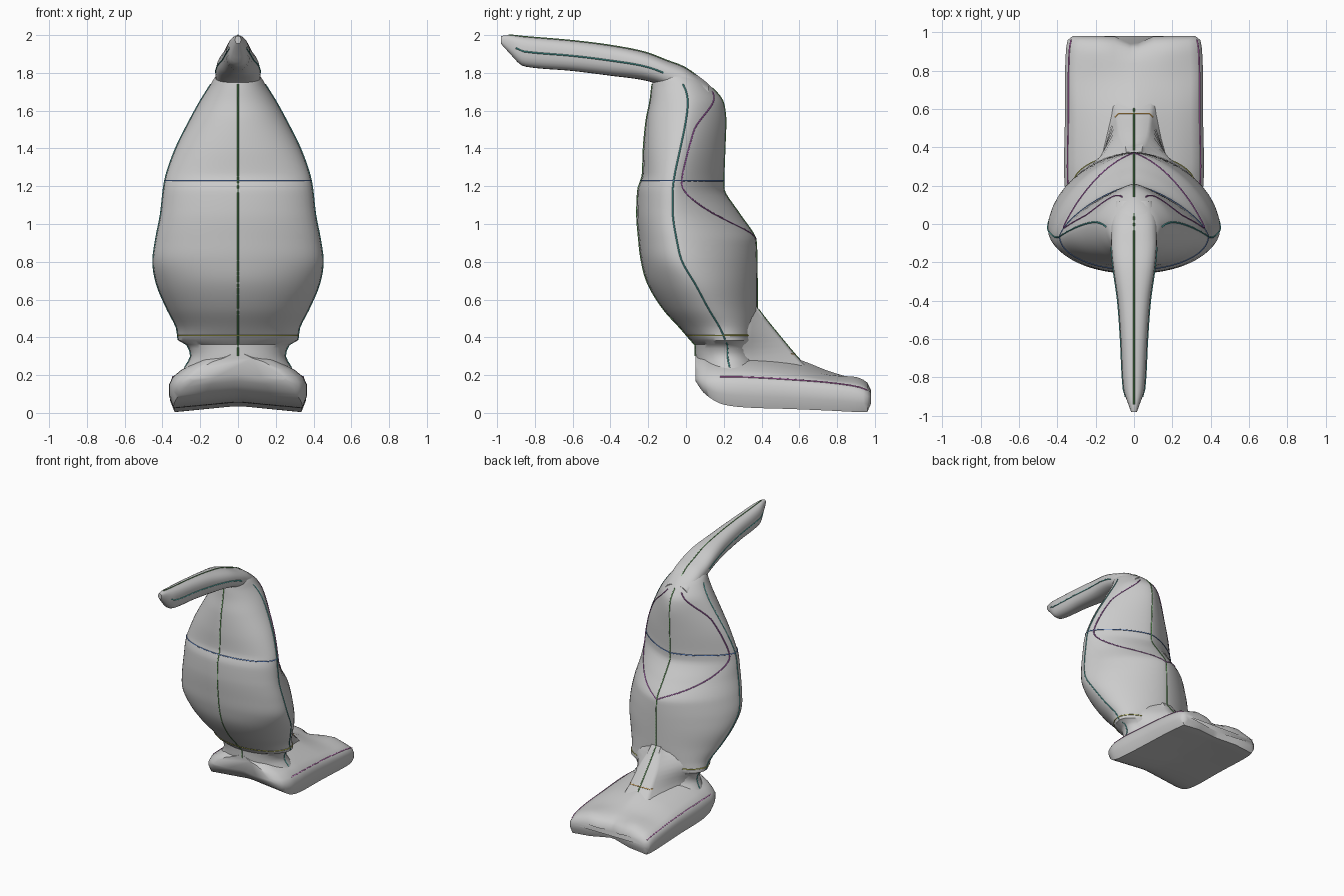
import bpy, bmesh, math

if "Cube" in bpy.data.objects:
    bpy.data.objects.remove(bpy.data.objects["Cube"])


def sample(table, k):
    """Smoothly interpolate the rows of a table sorted by its first column."""
    n = len(table)
    i = 0
    while i < n - 2 and k > table[i + 1][0]:
        i += 1
    a, b = table[i], table[i + 1]
    p, q = table[max(i - 1, 0)], table[min(i + 2, n - 1)]
    h = b[0] - a[0]
    t = (k - a[0]) / h
    out = []
    for c in range(1, len(a)):
        d, ma, mb = b[c] - a[c], (b[c] - p[c]) / (b[0] - p[0]) * h, (q[c] - a[c]) / (q[0] - a[0]) * h
        ma, mb = [0 if m * d <= 0 else math.copysign(min(abs(m), 2 * abs(d)), d) for m in (ma, mb)]
        out.append(a[c] + ma * t * (1 - t) ** 2 - mb * t * t * (1 - t) + d * t * t * (3 - 2 * t))
    return out


def steps(a, b, n):
    return [a + (b - a) * i / n for i in range(n + 1)]


def spow(v, e):
    return math.copysign(abs(v) ** e, v)


def loft(name, rings, angle=40):
    bm = bmesh.new()
    rows = [[bm.verts.new(p) for p in r] for r in rings]
    m = len(rows[0])
    for r, s in zip(rows, rows[1:]):
        for j in range(m):
            bm.faces.new((r[j], r[(j + 1) % m], s[(j + 1) % m], s[j]))
    bm.faces.new(rows[0])
    bm.faces.new(rows[-1])
    bmesh.ops.recalc_face_normals(bm, faces=bm.faces)
    mesh = bpy.data.meshes.new(name)
    bm.to_mesh(mesh)
    bm.free()
    ob = bpy.data.objects.new(name, mesh)
    bpy.context.collection.objects.link(ob)
    bpy.context.view_layer.objects.active = ob
    ob.select_set(True)
    bpy.ops.object.shade_smooth_by_angle(angle=math.radians(angle))
    ob.select_set(False)
    return ob


# Body: z, front y, back y, side seam y, half width, roundness of the back
BODY = [
    (0.20, 0.06, 0.42, 0.24, 0.31, 2.0), (0.30, 0.05, 0.37, 0.22, 0.25, 2.0),
    (0.36, 0.05, 0.36, 0.22, 0.27, 2.0), (0.38, 0.03, 0.36, 0.21, 0.315, 2.1),
    (0.45, -0.03, 0.37, 0.18, 0.325, 1.9), (0.55, -0.12, 0.376, 0.12, 0.375, 1.7),
    (0.68, -0.20, 0.376, 0.05, 0.43, 1.65), (0.80, -0.235, 0.375, -0.02, 0.45, 1.65),
    (0.92, -0.25, 0.37, -0.05, 0.435, 1.6), (1.05, -0.26, 0.285, -0.07, 0.41, 1.55),
    (1.18, -0.255, 0.20, -0.07, 0.395, 1.45), (1.26, -0.23, 0.20, -0.06, 0.38, 1.4),
    (1.40, -0.225, 0.205, -0.03, 0.33, 1.4), (1.55, -0.21, 0.21, 0.0, 0.255, 1.4),
    (1.65, -0.19, 0.195, 0.01, 0.20, 1.5), (1.73, -0.18, 0.13, -0.01, 0.15, 1.7),
    (1.78, -0.17, 0.07, -0.05, 0.12, 2), (1.82, -0.15, 0.0, -0.08, 0.08, 2),
]


def body_point(z, t):
    yf, yb, ys, w, n = sample(BODY, z)
    c, s = math.cos(t), math.sin(t)
    if c >= 0:
        return (w * s, ys - (ys - yf) * c, z)
    return (w * spow(s, 2 / n), ys + (yb - ys) * abs(c) ** (2 / n), z)


loft("body", [[body_point(z, math.tau * j / 48) for j in range(48)]
              for z in steps(0.2, 1.82, 80)])

# Tail sloping from the lower back onto the feet: z, back y, back half width, front half width
TAIL = [(0.20, 0.68, 0.12, 0.25), (0.30, 0.585, 0.10, 0.23), (0.42, 0.485, 0.085, 0.27),
        (0.50, 0.42, 0.06, 0.22), (0.56, 0.375, 0.05, 0.12)]


def tail_ring(z):
    yb, wb, wf = sample(TAIL, z)
    half = [(wf, 0.20), (wf, 0.27), ((wb + wf) / 2, 0.35), (wb, yb - 0.02), (wb * 0.8, yb)]
    half = [(x, min(y, yb)) for x, y in half]
    return [(x, y, z) for x, y in half] + [(-x, y, z) for x, y in reversed(half)]


loft("tail", [tail_ring(z) for z in steps(0.2, 0.56, 12)], 50)

# Long beak: y, bottom z, top z, half width
BEAK = [
    (-0.98, 1.955, 1.995, 0.015), (-0.94, 1.91, 2.0, 0.03), (-0.86, 1.835, 1.992, 0.055),
    (-0.60, 1.81, 1.97, 0.07), (-0.40, 1.785, 1.945, 0.085), (-0.22, 1.76, 1.91, 0.11),
    (-0.10, 1.72, 1.865, 0.12), (0.0, 1.66, 1.825, 0.12), (0.12, 1.60, 1.735, 0.10),
]


def beak_point(y, t):
    zb, zt, w = sample(BEAK, y)
    return (w * spow(math.sin(t), 0.8), y,
            (zb + zt) / 2 + (zt - zb) / 2 * spow(math.cos(t), 0.8))


loft("beak", [[beak_point(y, math.tau * j / 24) for j in range(24)]
              for y in steps(-0.98, 0.12, 50)])

# Joined feet: y, half width, bottom z, side edge z, mid top z, centre top z
FEET = [
    (0.05, 0.25, 0.17, 0.19, 0.27, 0.32), (0.09, 0.32, 0.11, 0.18, 0.28, 0.33),
    (0.18, 0.36, 0.05, 0.18, 0.28, 0.33), (0.30, 0.365, 0.03, 0.18, 0.275, 0.33),
    (0.57, 0.36, 0.02, 0.165, 0.24, 0.29), (0.76, 0.36, 0.012, 0.15, 0.20, 0.22),
    (0.90, 0.355, 0.005, 0.13, 0.19, 0.175), (0.96, 0.345, 0.005, 0.11, 0.16, 0.14),
    (0.98, 0.32, 0.05, 0.09, 0.12, 0.10),
]


def feet_ring(y):
    w, zb, zs, zm, zc = sample(FEET, y)
    half = [(0.06, zc), (0.3, zc * 0.4 + zm * 0.6), (0.55, zm), (0.82, zm * 0.5 + zs * 0.5),
            (0.95, zs + 0.01), (1, zs * 0.8 + zb * 0.2), (1, zs * 0.4 + zb * 0.6),
            (0.94, zb), (0.5, zb + 0.015), (0.06, zb + 0.03)]
    pts = [(x * w, z) for x, z in half]
    pts += [(-x, z) for x, z in reversed(pts)]
    # notch between the toes
    notch = 0.045 * max(0, (y - 0.85) / 0.13)
    return [(x, y - notch * math.exp(-(x / 0.06) ** 2), z) for x, z in pts]


loft("feet", [feet_ring(y) for y in steps(0.05, 0.98, 46)], 50)


# Thin coloured seams lying on the surface
def seam(name, pts, color, closed=False):
    cu = bpy.data.curves.new(name, 'CURVE')
    cu.dimensions = '3D'
    cu.bevel_depth = 0.004
    cu.bevel_resolution = 0
    sp = cu.splines.new('POLY')
    sp.points.add(len(pts) - 1)
    for q, p in zip(sp.points, pts):
        q.co = (*p, 1)
    sp.use_cyclic_u = closed
    mat = bpy.data.materials.get(color[0]) or bpy.data.materials.new(color[0])
    mat.diffuse_color = (*color[1], 1)
    mat.use_nodes = True
    mat.node_tree.nodes["Principled BSDF"].inputs["Base Color"].default_value = mat.diffuse_color
    cu.materials.append(mat)
    bpy.context.collection.objects.link(bpy.data.objects.new(name, cu))


GREEN = ("green", (0.15, 0.42, 0.13))
TEAL = ("teal", (0.1, 0.5, 0.47))
PURPLE = ("purple", (0.45, 0.12, 0.5))
BLUE = ("blue", (0.12, 0.25, 0.6))
OLIVE = ("olive", (0.55, 0.55, 0.1))
PINK = ("pink", (0.7, 0.2, 0.65))
ORANGE = ("orange", (0.75, 0.42, 0.1))

seam("front_seam", [body_point(z, 0) for z in steps(0.3, 1.74, 50)], GREEN)
seam("back_seam", [body_point(z, math.pi) for z in steps(0.55, 1.72, 50)], GREEN)
seam("tail_seam", [(0, sample(TAIL, z)[0], z) for z in steps(0.28, 0.55, 12)], GREEN)
seam("tail_end_seam", tail_ring(0.31)[3:7], ORANGE)
seam("beak_top_seam", [beak_point(y, 0) for y in steps(-0.94, 0.1, 30)], GREEN)
seam("waist_seam", [body_point(1.23, math.tau * j / 48) for j in range(48)], BLUE, True)
seam("ankle_seam", [body_point(0.41, math.tau * j / 48) for j in range(48)], OLIVE, True)

PANEL = [(0.92, math.pi), (1.0, 2.6), (1.1, 2.15), (1.22, 1.85), (1.5, 1.95), (1.7, 2.7)]
for side, s in (("right", 1), ("left", -1)):
    seam(side + "_side_seam", [body_point(z, s * math.pi / 2) for z in steps(0.24, 1.74, 50)], TEAL)
    seam(side + "_beak_seam", [beak_point(y, s * math.pi / 2) for y in steps(-0.9, -0.12, 20)], TEAL)
    seam(side + "_back_panel_seam",
         [body_point(z, s * sample(PANEL, z)[0]) for z in steps(0.92, 1.7, 40)], PURPLE)
    seam(side + "_foot_seam",
         [feet_ring(y)[4 if s > 0 else 15] for y in steps(0.18, 0.96, 20)], PINK)
